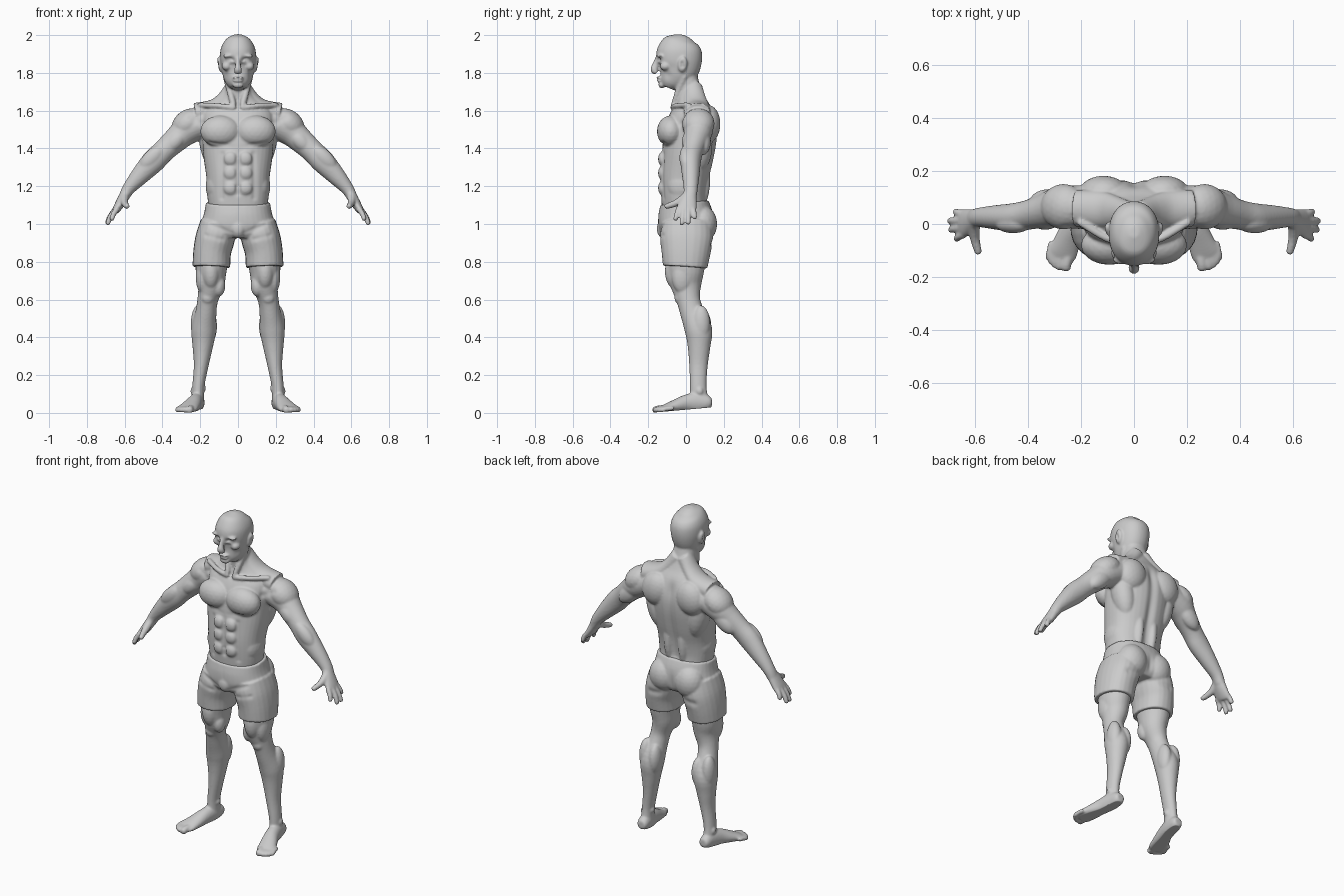
import bpy, bmesh, math
from mathutils import Vector, Matrix

X, Y = Vector((1, 0, 0)), Vector((0, 1, 0))


def material(name, value):
    m = bpy.data.materials.new(name)
    m.diffuse_color = (value, value, value, 1)
    return m


GREY = material("clay grey", 0.6)


def spline(rows, steps=4):
    """Smooth interpolation through rows of numbers."""
    out = []
    for i in range(len(rows) - 1):
        a, b, c, d = rows[max(i - 1, 0)], rows[i], rows[i + 1], rows[min(i + 2, len(rows) - 1)]
        for s in range(steps):
            t = s / steps
            out.append([0.5 * (2 * q + (r - p) * t + (2 * p - 5 * q + 4 * r - w) * t * t
                        + (3 * q - p - 3 * r + w) * t ** 3) for p, q, r, w in zip(a, b, c, d)])
    return out + [list(rows[-1])]


def loft(bm, rows, ref=Y, power=2.0, n=24):
    """Rows are x, y, z, half size across ref, half size along ref."""
    rows = spline(rows)
    rings = []
    for i, row in enumerate(rows):
        c = Vector(row[:3])
        t = (Vector(rows[min(i + 1, len(rows) - 1)][:3]) - Vector(rows[max(i - 1, 0)][:3])).normalized()
        v = (ref - t * ref.dot(t)).normalized()
        u = v.cross(t)
        ring = []
        for k in range(n):
            a = 2 * math.pi * k / n
            ca, sa = math.cos(a), math.sin(a)
            ca = math.copysign(abs(ca) ** (2 / power), ca)
            sa = math.copysign(abs(sa) ** (2 / power), sa)
            ring.append(bm.verts.new(c + u * ca * max(row[3], 0.002) + v * sa * max(row[4], 0.002)))
        rings.append(ring)
    for r0, r1 in zip(rings, rings[1:]):
        for k in range(n):
            bm.faces.new((r0[k], r0[(k + 1) % n], r1[(k + 1) % n], r1[k]))
    bm.faces.new(rings[0][::-1])
    bm.faces.new(rings[-1])


def tube(bm, points, r0, r1):
    """Round tube with a rounded tip."""
    n = len(points) - 1
    rows = [(*p, r0 + (r1 - r0) * i / n, r0 + (r1 - r0) * i / n) for i, p in enumerate(points)]
    d = (Vector(points[-1]) - Vector(points[-2])).normalized()
    tip = Vector(points[-1]) + d * r1 * 0.6
    rows.append((*tip, r1 * 0.5, r1 * 0.5))
    loft(bm, rows, ref=Y if abs(d.y) < 0.7 else X, n=12)


def blob(bm, loc, size, axis=(0, 0, 1)):
    """Muscle ellipsoid; its third size runs along axis."""
    t = Vector(axis).normalized()
    v = (Y - t * Y.dot(t)).normalized()
    rot = Matrix((v.cross(t), v, t)).transposed().to_4x4()
    m = Matrix.Translation(loc) @ rot @ Matrix.Diagonal((*size, 1))
    bmesh.ops.create_icosphere(bm, subdivisions=3, radius=1, matrix=m)


def finish(name, bm, strokes=(), floor=False):
    """Mirror, fuse and soften the parts, then press in grooves and bumps."""
    bmesh.ops.recalc_face_normals(bm, faces=bm.faces[:])
    mesh = bpy.data.meshes.new(name)
    bm.to_mesh(mesh)
    bm.free()
    ob = bpy.data.objects.new(name, mesh)
    bpy.context.collection.objects.link(ob)
    ob.modifiers.new("mirror", 'MIRROR').use_mirror_merge = False
    rm = ob.modifiers.new("fuse", 'REMESH')
    rm.mode, rm.voxel_size = 'VOXEL', 0.006
    sm = ob.modifiers.new("soften", 'SMOOTH')
    sm.factor, sm.iterations = 0.5, 5
    dg = bpy.context.evaluated_depsgraph_get()
    ob.data = bpy.data.meshes.new_from_object(ob.evaluated_get(dg))
    ob.modifiers.clear()
    ob.data.name = name
    vs = ob.data.vertices
    for a, b, r, depth in strokes:
        a, b = Vector(a), Vector(b)
        ab = b - a
        lo, hi = min(a.z, b.z) - 2.5 * r, max(a.z, b.z) + 2.5 * r
        moves = []
        for v in vs:
            if lo < v.co.z < hi:
                p = Vector((abs(v.co.x), v.co.y, v.co.z))
                f = min(max((p - a).dot(ab) / max(ab.length_squared, 1e-9), 0), 1)
                d2 = (p - a - ab * f).length_squared / (r * r)
                if d2 < 6:
                    moves.append((v, v.normal * depth * math.exp(-d2)))
        for v, m in moves:
            v.co += m
    if floor:
        for v in vs:
            if v.co.z < 0.1:
                v.co.z = max(v.co.z, 0.09 * (v.co.y + 0.19))
    ob.data.shade_smooth()
    ob.data.materials.clear()
    ob.data.materials.append(GREY)
    return ob


# ---- body ----
bm = bmesh.new()
# torso and neck
loft(bm, [(0, -.005, 1.06, .15, .12), (0, -.012, 1.15, .163, .12), (0, -.008, 1.25, .168, .13),
          (0, .008, 1.35, .182, .138), (0, .022, 1.45, .19, .142), (0, .03, 1.53, .195, .135),
          (0, .032, 1.6, .18, .11), (0, .027, 1.65, .12, .08), (0, .016, 1.7, .073, .067),
          (0, .002, 1.76, .066, .063), (0, -.01, 1.83, .06, .06)], power=2.3, n=36)
# torso muscles
blob(bm, (.092, -.08, 1.49), (.108, .074, .085))
blob(bm, (.14, .07, 1.42), (.063, .07, .15), (.2, 0, 1))
blob(bm, (.115, .12, 1.53), (.09, .062, .1), (-.3, 0, 1))
blob(bm, (.045, .075, 1.25), (.04, .055, .17))
blob(bm, (.118, -.015, 1.2), (.053, .085, .09))
for z in (1.345, 1.27, 1.19):
    blob(bm, (.038, -.122, z), (.04, .026, .04))
loft(bm, [(.02, .035, 1.73, .045, .05), (.07, .045, 1.665, .04, .06), (.13, .055, 1.615, .045, .07),
          (.22, .06, 1.585, .058, .07)])
tube(bm, [(.02, -.07, 1.615), (.1, -.055, 1.625), (.2, .005, 1.63)], .014, .014)
tube(bm, [(.018, -.07, 1.61), (.04, -.045, 1.69), (.062, -.01, 1.78)], .016, .018)
# arms
loft(bm, [(.17, .06, 1.54, .075, .085), (.27, .065, 1.495, .076, .078), (.33, .052, 1.445, .067, .066),
          (.395, .035, 1.385, .06, .056), (.45, .025, 1.33, .062, .054), (.52, .025, 1.255, .049, .046),
          (.58, .025, 1.185, .034, .037), (.605, .02, 1.14, .028, .036)])
ARM = (.7, 0, -.7)
blob(bm, (.265, .065, 1.532), (.072, .086, .095), (.8, 0, -.6))
blob(bm, (.315, .09, 1.44), (.05, .042, .095), ARM)
blob(bm, (.335, .02, 1.435), (.045, .042, .075), ARM)
blob(bm, (.455, .0, 1.35), (.043, .035, .085), ARM)
# hands
loft(bm, [(.595, .02, 1.16, .028, .036), (.62, .01, 1.115, .026, .047), (.643, .002, 1.078, .021, .053),
          (.652, -.001, 1.06, .014, .047)])
for a, b in (((.64, -.038, 1.08), (.668, -.056, 1.025)), ((.65, -.014, 1.075), (.69, -.022, 1.002)),
             ((.651, .013, 1.075), (.693, .012, 1.005)), ((.644, .037, 1.08), (.672, .047, 1.033))):
    tube(bm, [a, (Vector(a) + Vector(b)) / 2 + Vector((.004, 0, .002)), b], .016, .0125)
tube(bm, [(.602, .0, 1.145), (.6, -.05, 1.112), (.587, -.105, 1.093)], .024, .014)
# legs
loft(bm, [(.1, .01, .98, .085, .115), (.13, 0, .85, .088, .11), (.142, -.002, .76, .083, .1),
          (.142, 0, .68, .07, .083), (.16, .012, .6, .055, .063), (.17, .033, .53, .056, .064),
          (.181, .066, .44, .066, .073), (.187, .069, .35, .054, .06), (.195, .066, .25, .039, .049),
          (.21, .065, .14, .032, .044), (.212, .07, .06, .033, .05)])
for loc, size in (((.143, -.05, .75), (.05, .062, .1)), ((.102, -.035, .675), (.035, .04, .06)),
                  ((.188, -.02, .72), (.036, .055, .09)), ((.16, -.035, .61), (.034, .026, .035)),
                  ((.147, .085, .46), (.036, .05, .09)), ((.212, .08, .47), (.038, .048, .1)),
                  ((.183, .066, .13), (.014, .018, .02)), ((.24, .072, .115), (.012, .018, .02))):
    blob(bm, loc, size)
# feet
loft(bm, [(.21, .137, .055, .022, .024), (.211, .115, .055, .04, .034), (.217, .06, .055, .055, .038),
          (.23, .0, .05, .046, .041), (.25, -.06, .035, .034, .049), (.268, -.11, .023, .022, .054),
          (.277, -.135, .017, .014, .046)], ref=X)
for x, y, r in ((.257, -.166, .019), (.283, -.165, .014), (.299, -.156, .013),
                (.312, -.143, .013), (.322, -.127, .012)):
    tube(bm, [(x - .012, y + .06, .024), (x - .004, y + .025, .022), (x, y, .014)], r, r)
# head
loft(bm, [(0, -.095, 1.722, .038, .036), (0, -.084, 1.745, .06, .06), (0, -.058, 1.785, .079, .09),
          (0, -.04, 1.825, .088, .111), (0, -.036, 1.87, .095, .121), (0, -.037, 1.92, .093, .118),
          (0, -.036, 1.96, .077, .096), (0, -.032, 1.987, .05, .062), (0, -.03, 2.003, .018, .02)],
     power=2.15, n=36)
# face and ears
loft(bm, [(0, -.146, 1.885, .012, .014), (0, -.16, 1.845, .013, .018), (0, -.168, 1.817, .021, .02),
          (0, -.156, 1.8, .02, .014)])
blob(bm, (.04, -.134, 1.889), (.04, .02, .012))
blob(bm, (.06, -.108, 1.835), (.026, .03, .024))
blob(bm, (0, -.143, 1.774), (.03, .014, .008))
blob(bm, (0, -.141, 1.759), (.026, .014, .008))
blob(bm, (0, -.128, 1.737), (.03, .018, .019))
blob(bm, (.096, -.018, 1.845), (.013, .025, .042), (.15, .15, 1))

strokes = [  # start, end, radius, depth
    ((.036, -.15, 1.868), (.04, -.145, 1.868), .015, -.014),
    ((.036, -.138, 1.866), (.036, -.138, 1.866), .009, .005),
    ((0, -.15, 1.767), (.022, -.145, 1.766), .005, -.004),
    ((.07, -.1, 1.79), (.07, -.1, 1.79), .022, -.004),
    ((.112, -.022, 1.85), (.11, -.02, 1.835), .011, -.008),
    ((0, .17, 1.62), (0, .12, 1.14), .025, -.014),
    ((0, -.15, 1.57), (0, -.14, 1.16), .013, -.008),
    ((0, -.14, 1.2), (0, -.14, 1.2), .009, -.009),
    ((.02, -.14, 1.408), (.15, -.12, 1.425), .013, -.006),
    ((0, -.07, 1.625), (0, -.07, 1.625), .016, -.008),
    ((.085, -.125, 1.37), (.085, -.115, 1.14), .014, -.005),
    ((.19, -.03, 1.53), (.25, -.02, 1.57), .018, -.006),
]
finish("body", bm, strokes, floor=True)

# ---- shorts ----
bm = bmesh.new()
loft(bm, [(0, -.009, 1.112, .17, .128), (0, -.004, 1.06, .179, .143), (0, 0, 1.0, .196, .147),
          (0, 0, .955, .2, .138), (0, 0, .925, .18, .115)], power=2.3, n=36)
loft(bm, [(.1, .003, 1.0, .1, .135), (.122, .003, .92, .104, .141), (.137, 0, .85, .1, .13),
          (.141, -.005, .772, .1, .118)], power=2.2)
blob(bm, (.085, .085, 1.0), (.09, .08, .1))
blob(bm, (0, -.12, .975), (.045, .035, .05))
folds = [((0, .17, 1.05), (0, .15, .92), .018, -.016),
         ((0, -.15, 1.1), (0, -.155, 1.02), .008, -.003),
         ((.04, -.15, .95), (.15, -.13, 1.0), .014, -.006),
         ((.05, -.14, .91), (.17, -.12, .94), .012, -.004),
         ((.05, .15, .9), (.15, .14, .895), .02, -.007)]
finish("shorts", bm, folds)
